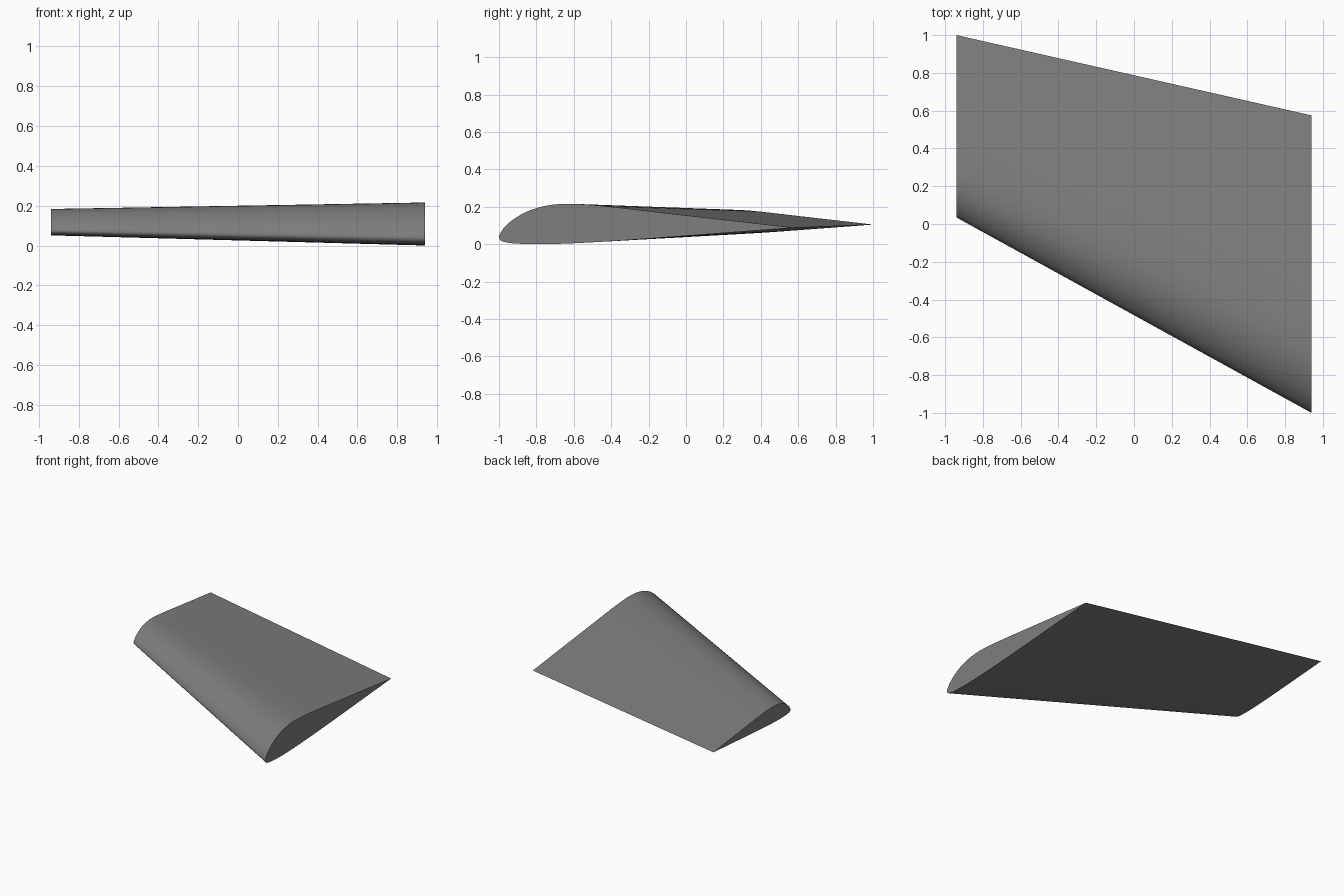
import bpy, bmesh, math
from mathutils import Vector

if "Cube" in bpy.data.objects:
    bpy.data.objects.remove(bpy.data.objects["Cube"])

# Root aerofoil as (y, z), from trailing edge over the top, round the nose, back below
PROFILE = [(0.575, 0.088), (0.3, 0.12), (0, 0.154), (-0.25, 0.183), (-0.45, 0.205),
           (-0.62, 0.216), (-0.72, 0.21), (-0.81, 0.19), (-0.89, 0.154), (-0.95, 0.111),
           (-0.985, 0.072), (-1.0, 0.036), (-0.988, 0.018), (-0.95, 0.008), (-0.88, 0.002),
           (-0.78, 0.0), (-0.65, 0.003), (-0.45, 0.013), (-0.2, 0.03), (0.15, 0.056), (0.575, 0.088)]


def smooth_curve(points, steps=5):
    """Centripetal Catmull-Rom through the points, open at the trailing edge."""
    p = [Vector(q) for q in points]
    p = [2 * p[0] - p[1]] + p + [2 * p[-1] - p[-2]]
    out = []
    for a, b, c, d in zip(p, p[1:], p[2:], p[3:]):
        t1 = math.sqrt((b - a).length)
        t2 = t1 + math.sqrt((c - b).length)
        t3 = t2 + math.sqrt((d - c).length)
        for i in range(steps):
            t = t1 + (t2 - t1) * i / steps
            e = a.lerp(b, t / t1)
            f = b.lerp(c, (t - t1) / (t2 - t1))
            g = c.lerp(d, (t - t2) / (t3 - t2))
            h = e.lerp(f, t / t2)
            k = f.lerp(g, (t - t1) / (t3 - t1))
            out.append(h.lerp(k, (t - t1) / (t2 - t1)))
    return out


# Tapered, swept wing panel: root section at +x, scaled section at -x
bm = bmesh.new()
section = smooth_curve(PROFILE)
TAPER = 0.613
root = [bm.verts.new((0.94, p.x, p.y)) for p in section]
tip = [bm.verts.new((-0.94, 1.0 + (p.x - 0.575) * TAPER, 0.051 + p.y * TAPER)) for p in section]
n = len(section)
for i in range(n):
    j = (i + 1) % n
    bm.faces.new((root[i], root[j], tip[j], tip[i]))
bm.faces.new(root)
bm.faces.new(tip[::-1])
bmesh.ops.recalc_face_normals(bm, faces=bm.faces)
mesh = bpy.data.meshes.new("wing_panel")
bm.to_mesh(mesh)
bm.free()

wing = bpy.data.objects.new("wing_panel", mesh)
bpy.context.collection.objects.link(wing)
bpy.context.view_layer.objects.active = wing
wing.select_set(True)
bpy.ops.object.shade_smooth_by_angle(angle=math.radians(30))

# Dark grey skin
skin = bpy.data.materials.new("dark_grey")
skin.diffuse_color = (0.21, 0.21, 0.21, 1)
skin.use_nodes = True
skin.node_tree.nodes["Principled BSDF"].inputs["Base Color"].default_value = skin.diffuse_color
mesh.materials.append(skin)
